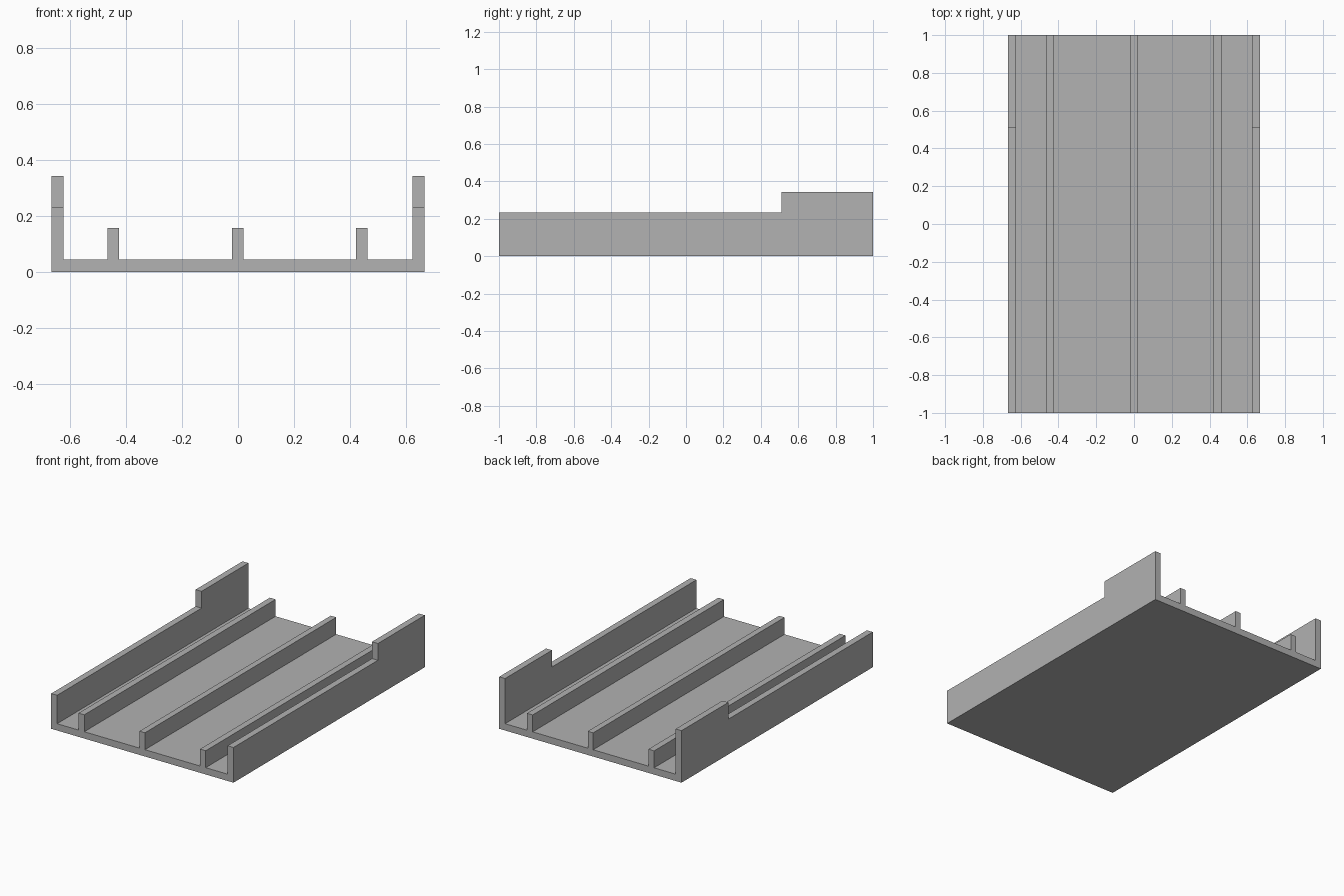
import bpy
import bmesh

cube = bpy.data.objects.get("Cube")
if cube:
    bpy.data.objects.remove(cube, do_unlink=True)

HALF_W, HALF_L = 0.667, 1.0
WALL = 0.043            # wall thickness
FLOOR_Z, RIB_Z = 0.045, 0.157
LOW_Z, HIGH_Z = 0.233, 0.344
STEP_Y = 0.51           # where the side walls rise
RIBS = [(-0.467, -0.425), (-0.021, 0.019), (0.422, 0.464)]

grey = bpy.data.materials.new("plain grey")
grey.use_nodes = True
colour = (0.445, 0.445, 0.445, 1)
grey.diffuse_color = colour
grey.node_tree.nodes["Principled BSDF"].inputs["Base Color"].default_value = colour


def extrude_along_y(name, outline, y0, y1):
    """Solid made by sweeping an x-z outline from y0 to y1."""
    bm = bmesh.new()
    face = bm.faces.new([bm.verts.new((x, y0, z)) for x, z in outline])
    swept = bmesh.ops.extrude_face_region(bm, geom=[face])
    verts = [g for g in swept["geom"] if isinstance(g, bmesh.types.BMVert)]
    bmesh.ops.translate(bm, verts=verts, vec=(0, y1 - y0, 0))
    bmesh.ops.recalc_face_normals(bm, faces=bm.faces)
    mesh = bpy.data.meshes.new(name)
    bm.to_mesh(mesh)
    bm.free()
    obj = bpy.data.objects.new(name, mesh)
    bpy.context.collection.objects.link(obj)
    mesh.materials.append(grey)
    return obj


# Channelled tray: floor, three ribs and two side walls in one section
inner = HALF_W - WALL
outline = [(-HALF_W, 0), (-HALF_W, HIGH_Z), (-inner, HIGH_Z), (-inner, FLOOR_Z)]
for a, b in RIBS:
    outline += [(a, FLOOR_Z), (a, RIB_Z), (b, RIB_Z), (b, FLOOR_Z)]
outline += [(inner, FLOOR_Z), (inner, HIGH_Z), (HALF_W, HIGH_Z), (HALF_W, 0)]
tray = extrude_along_y("channelled_tray", outline, -HALF_L, HALF_L)

# Lower the walls in front of the step
cut = [(-1, LOW_Z), (-1, 1), (1, 1), (1, LOW_Z)]
cutter = extrude_along_y("wall_cutter", cut, -HALF_L - 0.5, STEP_Y)
cutter.hide_render = True
mod = tray.modifiers.new("lower_front_walls", "BOOLEAN")
mod.operation = "DIFFERENCE"
mod.solver = "EXACT"
mod.object = cutter
bpy.context.view_layer.objects.active = tray
bpy.ops.object.modifier_apply(modifier=mod.name)
bpy.data.objects.remove(cutter, do_unlink=True)
